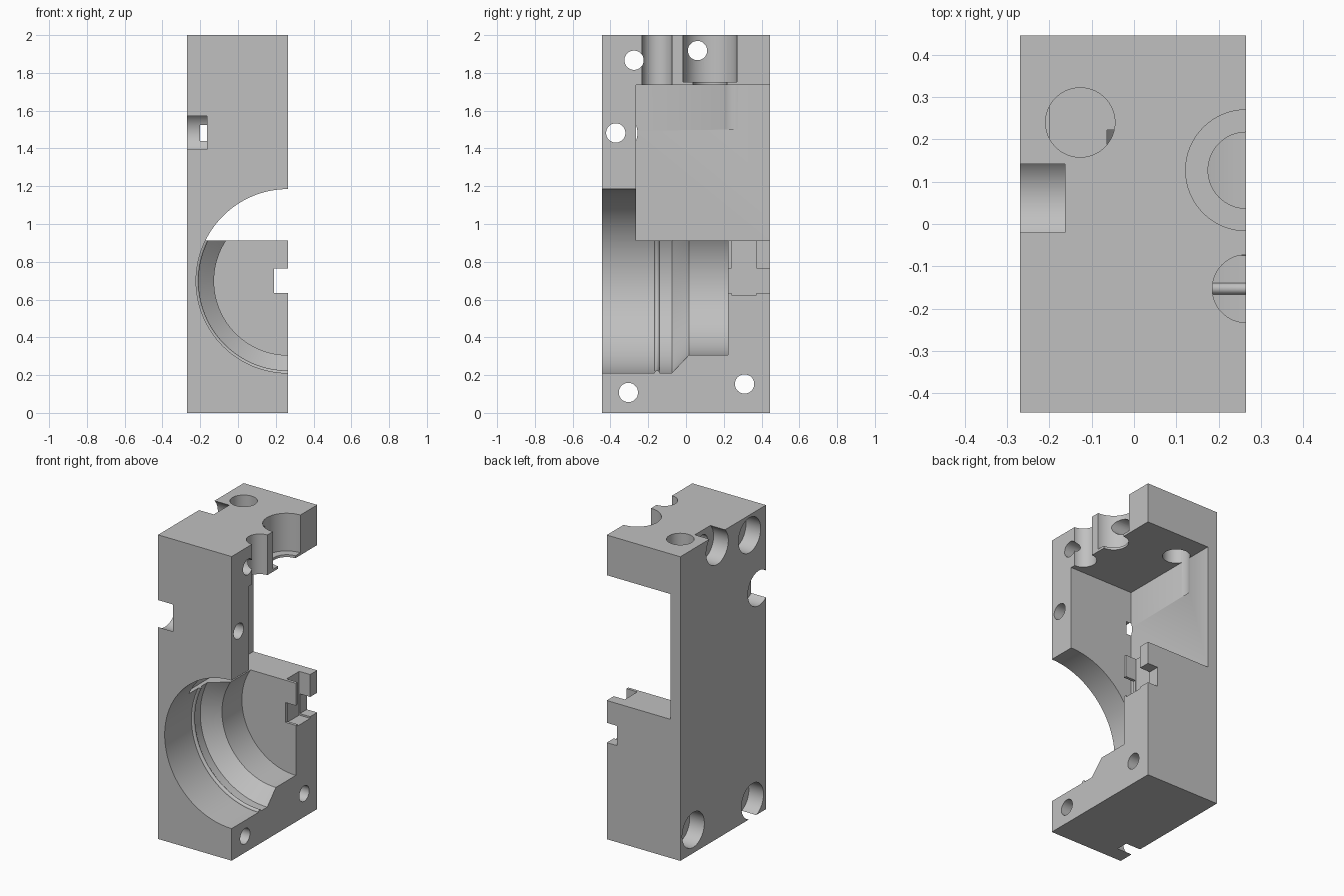
import bpy, bmesh, math
from mathutils import Matrix, Vector

if "Cube" in bpy.data.objects:
    bpy.data.objects.remove(bpy.data.objects["Cube"], do_unlink=True)

X0, X1, Y, TOP = -0.27, 0.265, 0.445, 2.0   # block limits
OUT = 0.1                                   # cutter overshoot


def new_object(name, bm):
    bmesh.ops.recalc_face_normals(bm, faces=bm.faces)
    mesh = bpy.data.meshes.new(name)
    bm.to_mesh(mesh)
    bm.free()
    ob = bpy.data.objects.new(name, mesh)
    bpy.context.collection.objects.link(ob)
    return ob


def box(name, lo, hi):
    lo, hi = Vector(lo), Vector(hi)
    bm = bmesh.new()
    bmesh.ops.create_cube(bm, size=1, matrix=Matrix.Translation((lo + hi) / 2)
                          @ Matrix.Diagonal((*(hi - lo), 1)))
    return new_object(name, bm)


def cylinder(name, start, end, radius, segments=64):
    start, end = Vector(start), Vector(end)
    axis = end - start
    turn = axis.to_track_quat('Z', 'Y').to_matrix().to_4x4()
    bm = bmesh.new()
    bmesh.ops.create_cone(bm, cap_ends=True, segments=segments, radius1=radius,
                          radius2=radius, depth=axis.length,
                          matrix=Matrix.Translation((start + end) / 2) @ turn)
    return new_object(name, bm)


def turned(name, centre, profile, steps=128):
    """Revolve (y, radius) points about a line along y."""
    bm = bmesh.new()
    pts = [(profile[0][0], 0)] + profile + [(profile[-1][0], 0)]
    verts = [bm.verts.new((centre[0] + r, y, centre[1])) for y, r in pts]
    edges = [bm.edges.new(pair) for pair in zip(verts, verts[1:])]
    bmesh.ops.spin(bm, geom=verts + edges, cent=(centre[0], 0, centre[1]),
                   axis=(0, 1, 0), angle=math.tau, steps=steps)
    bmesh.ops.remove_doubles(bm, verts=bm.verts, dist=1e-5)
    return new_object(name, bm)


# Main block
block = box("housing_half", (X0, -Y, 0), (X1, Y, TOP))
cutters = []

# Stepped front bore with a rounded retaining ridge and a conical shoulder
R, ridge_y, ridge_r = 0.487, -0.153, 0.0135
ridge = [(ridge_y - ridge_r * math.cos(math.pi * i / 8),
          R - ridge_r * math.sin(math.pi * i / 8)) for i in range(9)]
cutters.append(turned("front_bore", (X1, 0.698), [(-Y - OUT, R)] + ridge
                      + [(-0.075, R), (0.015, 0.392), (0.222, 0.392)]))

# Large side pocket, open to the side and back
cutters.append(box("side_pocket", (-0.2, -0.265, 0.912), (X1 + OUT, Y + OUT, 1.736)))

# Crossed slots in the lower block
cutters.append(box("cross_slot", (0.19, 0.15, 0.635), (X1 + OUT, Y + OUT, 0.765)))
cutters.append(box("upright_slot", (0.185, 0.241, 0.624), (X1 + OUT, 0.372, 1.0)))

# Vertical bores through the top
for name, x, y, r, bottom in (("round_port", -0.127, 0.24, 0.082, 1.5),
                              ("large_port", X1, 0.127, 0.143, 1.752),
                              ("large_port_lip", X1, 0.127, 0.09, 1.65),
                              ("small_port", X1, -0.153, 0.08, 1.65)):
    cutters.append(cylinder(name, (x, y, bottom), (x, y, TOP + OUT), r))

# Counterbored screw holes
for y, z in ((-0.275, 1.867), (0.061, 1.918), (-0.372, 1.482),
             (-0.305, 0.108), (0.31, 0.153)):
    cutters.append(cylinder("screw_hole", (X0 - OUT, y, z), (X1 + OUT, y, z), 0.051, 48))
    cutters.append(cylinder("screw_head_recess", (X0 - OUT, y, z), (-0.163, y, z), 0.115))

# Cut everything out of the block
for cutter in cutters:
    cutter.hide_render = True
    mod = block.modifiers.new(cutter.name, 'BOOLEAN')
    mod.operation, mod.solver, mod.object = 'DIFFERENCE', 'EXACT', cutter

bpy.context.view_layer.update()
graph = bpy.context.evaluated_depsgraph_get()
finished = bpy.data.meshes.new_from_object(block.evaluated_get(graph))
block.modifiers.clear()
block.data = finished
for cutter in cutters:
    bpy.data.objects.remove(cutter, do_unlink=True)

# Plain grey metal
grey = bpy.data.materials.new("plain_grey")
grey.use_nodes = True
colour = (0.53, 0.53, 0.53, 1)
grey.diffuse_color = colour
grey.node_tree.nodes["Principled BSDF"].inputs["Base Color"].default_value = colour
block.data.materials.clear()
block.data.materials.append(grey)

bpy.ops.object.select_all(action='DESELECT')
block.select_set(True)
bpy.context.view_layer.objects.active = block
bpy.ops.object.shade_smooth_by_angle(angle=math.radians(30))
